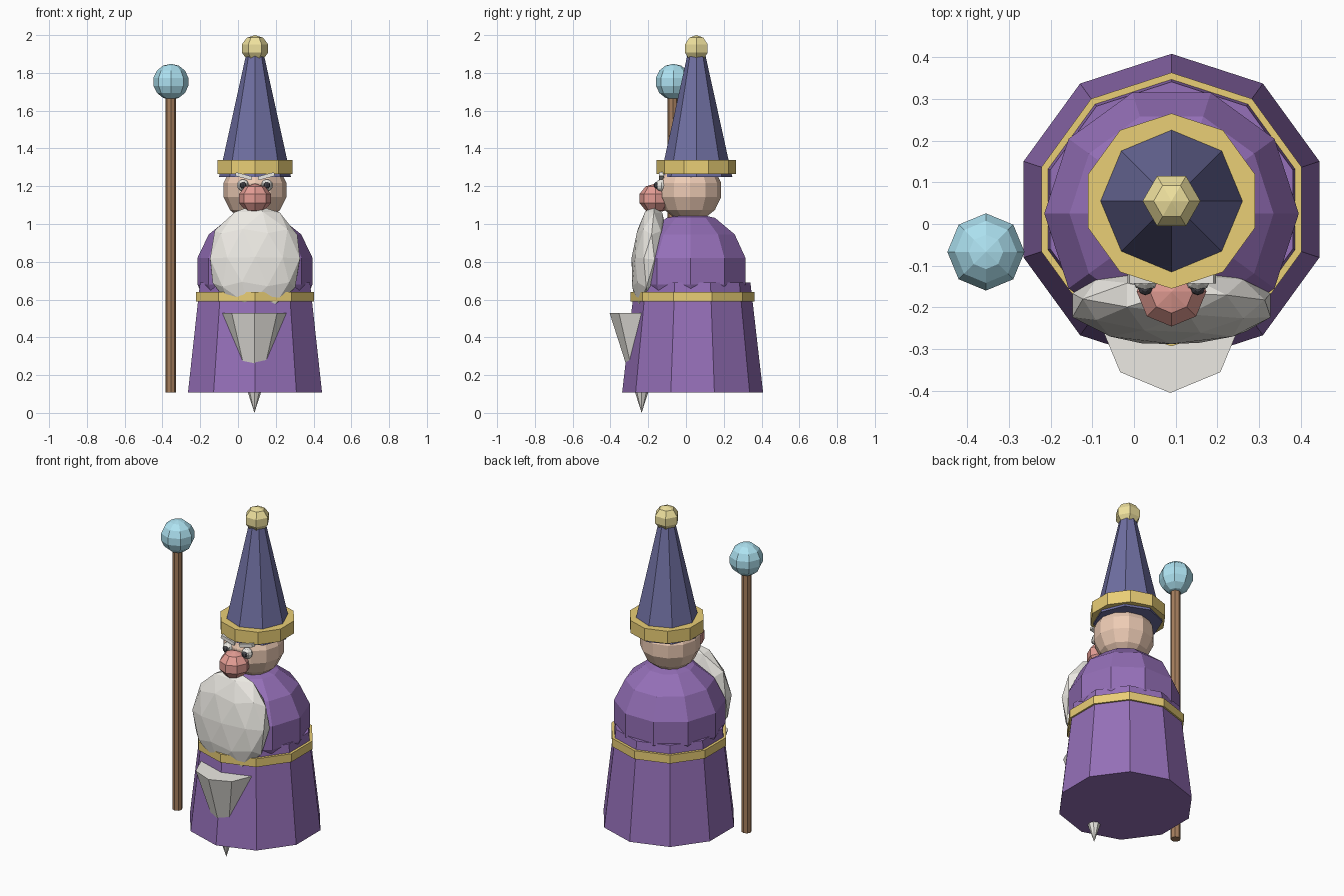
import bpy
from math import pi, radians

if "Cube" in bpy.data.objects:
    bpy.data.objects.remove(bpy.data.objects["Cube"])

CX = 0.09  # figure axis in x


def paint(name, rgb):
    m = bpy.data.materials.new(name)
    m.diffuse_color = (*rgb, 1)
    m.use_nodes = True
    m.node_tree.nodes["Principled BSDF"].inputs["Base Color"].default_value = m.diffuse_color
    return m


purple = paint("purple", (0.30, 0.16, 0.48))
navy = paint("navy", (0.16, 0.16, 0.36))
gold = paint("gold", (0.82, 0.62, 0.18))
yellow = paint("yellow", (0.86, 0.75, 0.34))
skin = paint("skin", (0.85, 0.60, 0.46))
red = paint("red", (0.78, 0.34, 0.30))
white = paint("white", (0.84, 0.82, 0.77))
black = paint("black", (0.06, 0.06, 0.07))
wood = paint("wood", (0.38, 0.21, 0.11))
blue = paint("blue", (0.42, 0.76, 0.88))


def finish(name, mat):
    ob = bpy.context.object
    ob.name = name
    ob.data.materials.append(mat)
    return ob


def frustum(name, mat, x, y, z0, z1, r0, r1, sides):
    bpy.ops.mesh.primitive_cone_add(vertices=sides, radius1=r0, radius2=r1,
                                    depth=z1 - z0, location=(x, y, (z0 + z1) / 2))
    return finish(name, mat)


def ball(name, mat, loc, r, sides, rings, zscale=1):
    bpy.ops.mesh.primitive_uv_sphere_add(segments=sides, ring_count=rings, radius=r,
                                         location=loc, rotation=(0, 0, pi / 2))
    ob = finish(name, mat)
    ob.scale.z = zscale
    return ob


# Robe, chest and belt
frustum("robe", purple, CX, 0.035, 0.108, 0.69, 0.373, 0.306, 10)
ball("chest", purple, (CX, 0.025, 0.75), 0.313, 10, 7)
frustum("belt", gold, CX, 0.035, 0.59, 0.64, 0.328, 0.328, 10)

# Head and face
ball("head", skin, (CX, 0.02, 1.18), 0.17, 12, 7)
ball("nose", red, (CX, -0.162, 1.135), 0.088, 8, 5, 0.9)
for side, label in ((-1, "left"), (1, "right")):
    x = CX + side * 0.063
    ball(label + "_eye", white, (x, -0.13, 1.205), 0.032, 8, 6)
    ball(label + "_pupil", black, (x, -0.153, 1.205), 0.018, 8, 6)
    bpy.ops.mesh.primitive_cube_add(size=1, location=(CX + side * 0.06, -0.13, 1.253),
                                    rotation=(0, radians(-15 * side), 0))
    finish(label + "_eyebrow", white).scale = (0.09, 0.025, 0.02)

# Beard: tilted faceted ellipsoid above a long pointed cone
bpy.ops.mesh.primitive_ico_sphere_add(subdivisions=2, radius=1, location=(CX, -0.195, 0.815),
                                      rotation=(-0.1, 0, 0))
finish("beard", white).scale = (0.25, 0.093, 0.29)
frustum("beard_tip", white, CX - 0.003, -0.235, 0.0, 0.53, 0.0, 0.17, 8)

# Hat
frustum("hat_cone", navy, CX, 0.055, 1.25, 1.92, 0.19, 0.042, 8)
frustum("hat_brim", gold, CX, 0.055, 1.265, 1.34, 0.21, 0.21, 10)
ball("hat_pompom", yellow, (CX, 0.055, 1.929), 0.073, 6, 5, 0.97)

# Staff
frustum("staff", wood, -0.355, -0.07, 0.108, 1.70, 0.028, 0.028, 8)
ball("staff_orb", blue, (-0.355, -0.067, 1.753), 0.095, 8, 7)
